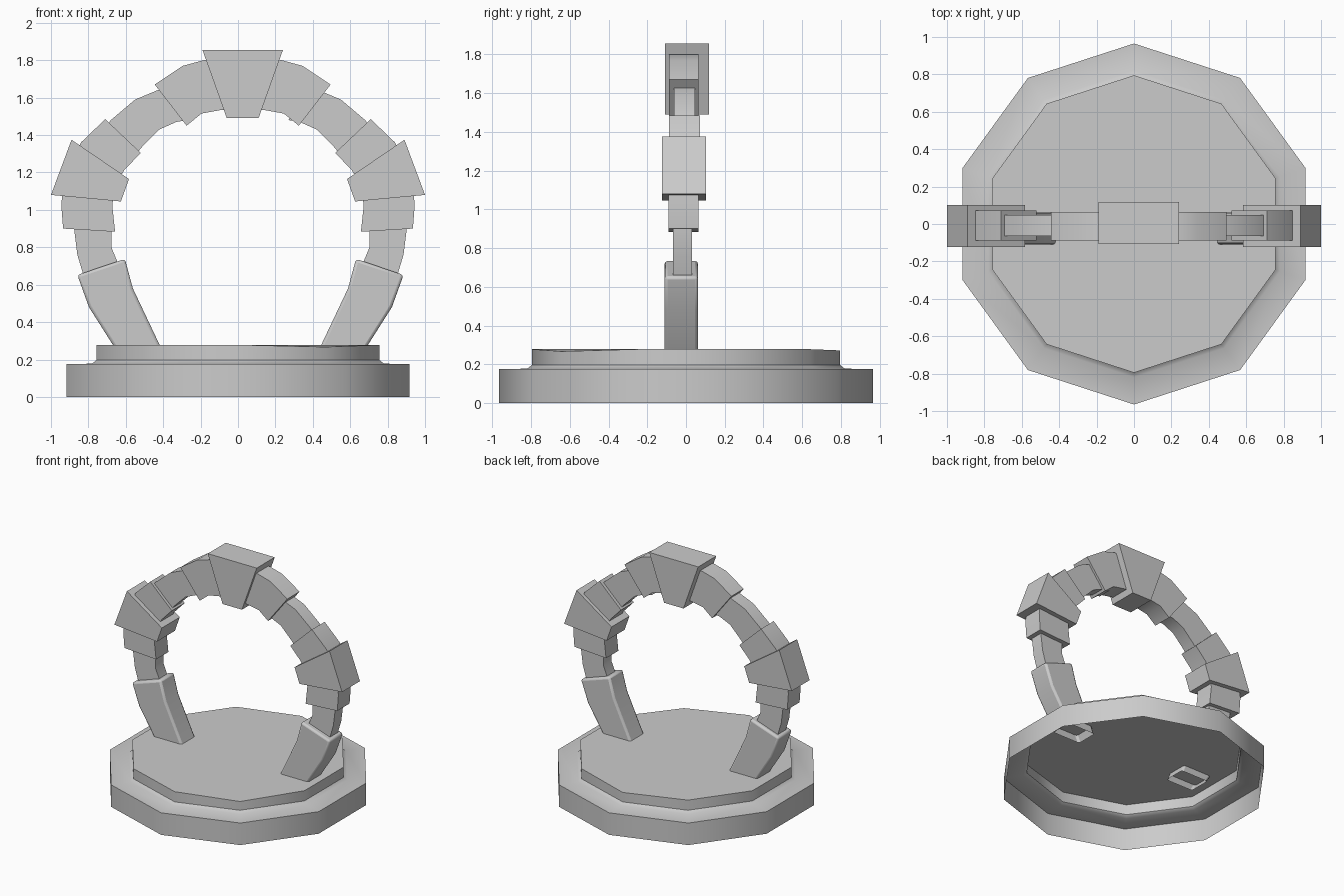
import bpy, bmesh, math

if "Cube" in bpy.data.objects:
    bpy.data.objects.remove(bpy.data.objects["Cube"])


def finish(name, bm, angle=40):
    bmesh.ops.recalc_face_normals(bm, faces=bm.faces[:])
    mesh = bpy.data.meshes.new(name)
    bm.to_mesh(mesh)
    bm.free()
    obj = bpy.data.objects.new(name, mesh)
    bpy.context.collection.objects.link(obj)
    bpy.ops.object.select_all(action='DESELECT')
    obj.select_set(True)
    bpy.context.view_layer.objects.active = obj
    bpy.ops.object.shade_smooth_by_angle(angle=math.radians(angle))
    return obj


def stone(name, outer, inner, y0, y1, side=1, centre=0.0, open_end=False):
    """Curved box: rectangular sections between outer and inner (x, z) lines."""
    bm = bmesh.new()
    rings = []
    for (ox, oz), (ix, iz) in zip(outer, inner):
        corners = ((ox, y0, oz), (ox, y1, oz), (ix, y1, iz), (ix, y0, iz))
        rings.append([bm.verts.new((centre + side * x, y, z)) for x, y, z in corners])
    for a, b in zip(rings, rings[1:]):
        for i in range(4):
            j = (i + 1) % 4
            bm.faces.new((a[i], a[j], b[j], b[i]))
    bm.faces.new(rings[0])
    if not open_end:
        bm.faces.new(rings[-1])
    return finish(name, bm)


# Stepped ten-sided base, open underneath
bm = bmesh.new()
rings = []
for r, z in [(0.965, 0), (0.965, 0.175), (0.82, 0.178), (0.795, 0.197), (0.795, 0.278)]:
    rings.append([bm.verts.new((r * math.cos(a), r * math.sin(a), z))
                  for a in (math.radians(90 + 36 * k) for k in range(10))])
for a, b in zip(rings, rings[1:]):
    for i in range(10):
        j = (i + 1) % 10
        bm.faces.new((a[i], a[j], b[j], b[i]))
bm.faces.new(rings[-1])
rings[-1][6].co.z = 0.267   # one slightly sunken corner
rings[-1][0].co.z = 0.272
finish("base", bm)

# Keystone
stone("keystone", [(-0.19, 1.855), (0.24, 1.855)], [(-0.06, 1.49), (0.11, 1.49)], -0.108, 0.118)

# Arch stones: name, outer line, inner line, y range, mirror centre
STONES = [
    ("upper_stone", [(0.08, 1.8), (0.21, 1.8), (0.32, 1.77), (0.47, 1.67)],
     [(0.05, 1.535), (0.11, 1.535), (0.22, 1.515), (0.30, 1.45)], -0.088, 0.065, 0.025),
    ("upper_link", [(0.36, 1.66), (0.43, 1.64), (0.55, 1.59), (0.68, 1.48), (0.74, 1.41)],
     [(0.27, 1.48), (0.33, 1.47), (0.42, 1.43), (0.51, 1.34), (0.56, 1.28)], -0.063, 0.047, 0.0),
    ("shoulder_stone", [(0.71, 1.485), (0.84, 1.36), (0.90, 1.24)],
     [(0.52, 1.305), (0.61, 1.21), (0.65, 1.14)], -0.087, 0.073, 0.0),
    ("shoulder_block", [(0.89, 1.375), (1.0, 1.08)],
     [(0.583, 1.165), (0.626, 1.045)], -0.123, 0.102, 0.0),
    ("side_stone", [(0.93, 1.16), (0.945, 1.03), (0.935, 0.9)],
     [(0.66, 1.13), (0.672, 1.02), (0.657, 0.883)], -0.09, 0.065, 0.0),
    ("side_link", [(0.89, 0.95), (0.887, 0.88), (0.872, 0.76), (0.83, 0.62)],
     [(0.69, 0.95), (0.69, 0.88), (0.69, 0.80), (0.64, 0.68)], -0.068, 0.032, 0.013),
]
LEG_OUT = [(0.872, 0.652), (0.81, 0.48), (0.683, 0.28), (0.65, 0.225)]
LEG_IN = [(0.618, 0.738), (0.575, 0.58), (0.433, 0.28), (0.41, 0.225)]

for side, label in ((-1, "left"), (1, "right")):
    for name, outer, inner, y0, y1, centre in STONES:
        stone(f"{label}_{name}", outer, inner, y0, y1, side, centre)
    # Leg with softened edges, open where it sinks through the base
    leg = stone(f"{label}_leg", LEG_OUT, LEG_IN, -0.11, 0.062, side, 0.013, True)
    bevel = leg.modifiers.new("soft_edges", 'BEVEL')
    bevel.width = 0.015
    bevel.segments = 2
    bevel.limit_method = 'ANGLE'
    bevel.angle_limit = math.radians(50)
